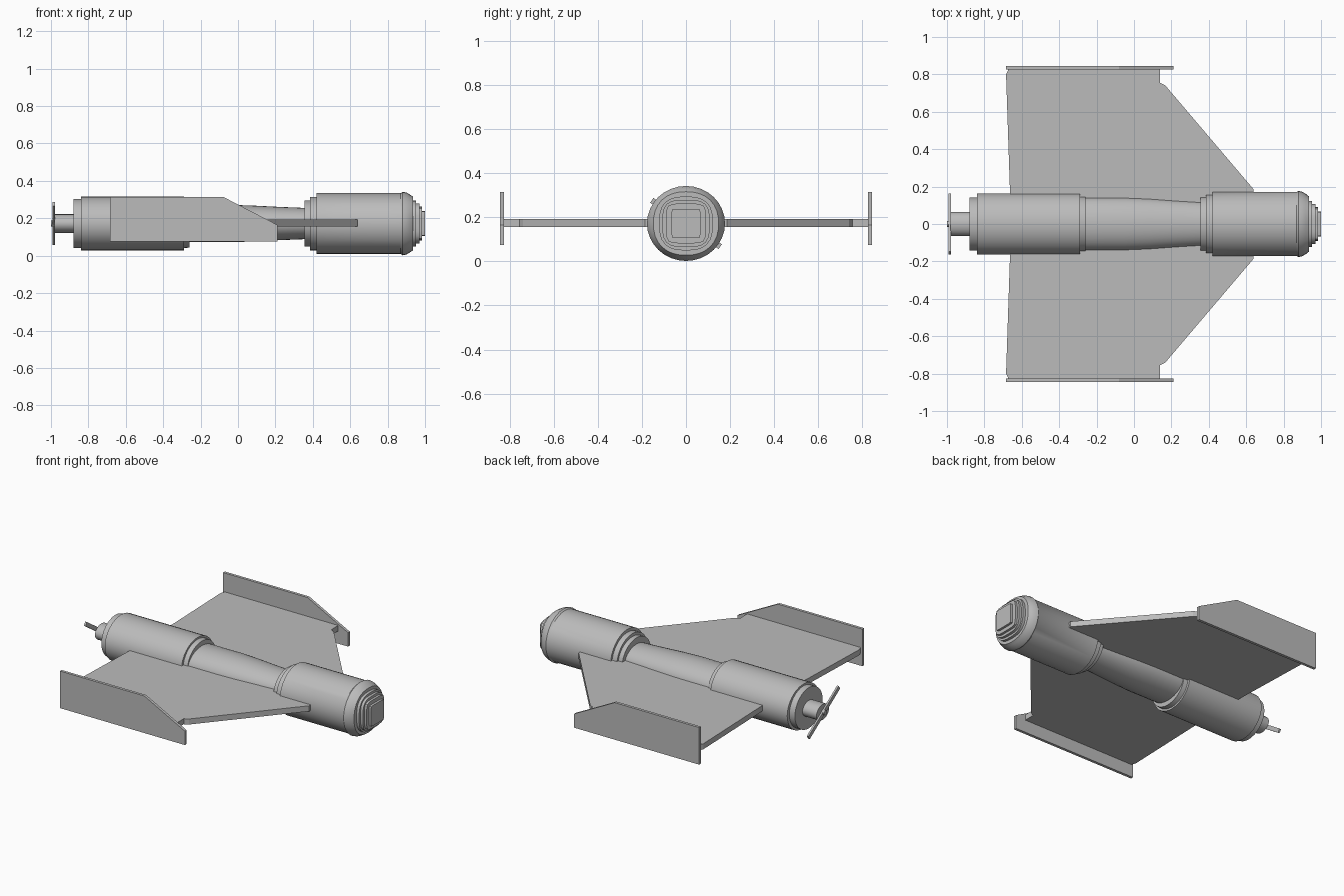
import bpy, bmesh, math
from mathutils import Matrix

if "Cube" in bpy.data.objects:
    bpy.data.objects.remove(bpy.data.objects["Cube"])

ZC = 0.172  # height of the body axis

grey = bpy.data.materials.new("light_grey")
grey.diffuse_color = (0.5, 0.5, 0.5, 1)
grey.use_nodes = True
grey.node_tree.nodes["Principled BSDF"].inputs["Base Color"].default_value = grey.diffuse_color


def finish(name, bm, smooth=True):
    bmesh.ops.recalc_face_normals(bm, faces=bm.faces)
    me = bpy.data.meshes.new(name)
    bm.to_mesh(me)
    bm.free()
    me.materials.append(grey)
    ob = bpy.data.objects.new(name, me)
    bpy.context.collection.objects.link(ob)
    if smooth:
        bpy.ops.object.select_all(action='DESELECT')
        ob.select_set(True)
        bpy.context.view_layer.objects.active = ob
        bpy.ops.object.shade_smooth_by_angle(angle=math.radians(30))
    return ob


def loft(name, sections, sides=32):
    """Skin sections (x, half width, half height, squareness) along x."""
    bm = bmesh.new()
    rings = []
    for x, ry, rz, n in sections:
        ring = []
        for i in range(sides):
            a = 2 * math.pi * i / sides
            c, s = math.cos(a), math.sin(a)
            k = (abs(c) ** n + abs(s) ** n) ** (-1 / n)
            ring.append(bm.verts.new((x, ry * k * c, ZC + rz * k * s)))
        rings.append(ring)
    for a, b in zip(rings, rings[1:]):
        for i in range(sides):
            j = (i + 1) % sides
            bm.faces.new((a[i], a[j], b[j], b[i]))
    bm.faces.new(rings[0])
    bm.faces.new(rings[-1])
    return finish(name, bm)


def plate(name, points, offset):
    """Extrude a flat outline by an offset vector."""
    bm = bmesh.new()
    f = bm.faces.new([bm.verts.new(p) for p in points])
    r = bmesh.ops.extrude_face_region(bm, geom=[f])
    vs = [g for g in r["geom"] if isinstance(g, bmesh.types.BMVert)]
    bmesh.ops.translate(bm, verts=vs, vec=offset)
    return finish(name, bm, False)


# Rear engine housing with stepped ends
loft("rear_body", [
    (-0.88, 0.142, 0.132, 2), (-0.84, 0.142, 0.132, 2),
    (-0.84, 0.164, 0.144, 2), (-0.29, 0.164, 0.144, 2),
    (-0.29, 0.148, 0.132, 2), (-0.26, 0.146, 0.128, 2)])

# Slim middle, tapering forward
loft("waist", [
    (-0.27, 0.142, 0.098, 2), (-0.05, 0.142, 0.100, 2), (0.08, 0.137, 0.096, 2),
    (0.22, 0.127, 0.089, 2), (0.37, 0.118, 0.083, 2)])

# Forward body, collar and rounded shoulder
loft("forward_body", [
    (0.355, 0.145, 0.124, 2), (0.385, 0.145, 0.124, 2),
    (0.385, 0.158, 0.143, 2), (0.42, 0.158, 0.143, 2),
    (0.42, 0.172, 0.162, 2), (0.87, 0.172, 0.162, 2),
    (0.88, 0.177, 0.170, 2), (0.90, 0.172, 0.166, 2),
    (0.92, 0.160, 0.154, 2.1), (0.935, 0.148, 0.144, 2.3)])

# Terraced nose of nested rounded squares
for i, (x0, x1, r, n) in enumerate([
        (0.93, 0.953, 0.122, 2.8), (0.95, 0.970, 0.107, 3.5),
        (0.965, 0.985, 0.090, 6), (0.98, 1.0, 0.066, 16)]):
    loft(f"nose_step_{i + 1}", [(x0, r, r, n), (x1, r, r, n)])

# Propeller shaft, hub cap and two-bladed propeller
loft("propeller_shaft", [(-0.98, 0.064, 0.05, 2), (-0.87, 0.064, 0.05, 2)], 24)
loft("hub_cap", [(-1.0, 0.015, 0.015, 2), (-0.975, 0.015, 0.015, 2)], 16)
bm = bmesh.new()
bmesh.ops.create_cube(bm, size=1)
bmesh.ops.scale(bm, verts=bm.verts, vec=(0.012, 0.375, 0.026))
bmesh.ops.rotate(bm, verts=bm.verts, matrix=Matrix.Rotation(math.radians(-34), 3, 'X'))
bmesh.ops.translate(bm, verts=bm.verts, vec=(-0.985, 0, ZC))
finish("propeller_blades", bm, False)

# Wings and end plates, mirrored left and right
wing = [(-0.655, 0), (-0.663, 0.17), (-0.684, 0.80), (-0.67, 0.83), (0.14, 0.83),
        (0.14, 0.755), (0.168, 0.74), (0.64, 0.185), (0.64, 0)]
fin = [(-0.685, 0.075), (-0.685, 0.315), (-0.08, 0.315), (0.21, 0.165), (0.21, 0.075)]
for side, s in (("left", 1), ("right", -1)):
    plate(f"wing_{side}", [(x, s * y, 0.157) for x, y in wing], (0, 0, 0.036))
    plate(f"end_plate_{side}", [(x, s * 0.826, z) for x, z in fin], (0, s * 0.018, 0))
